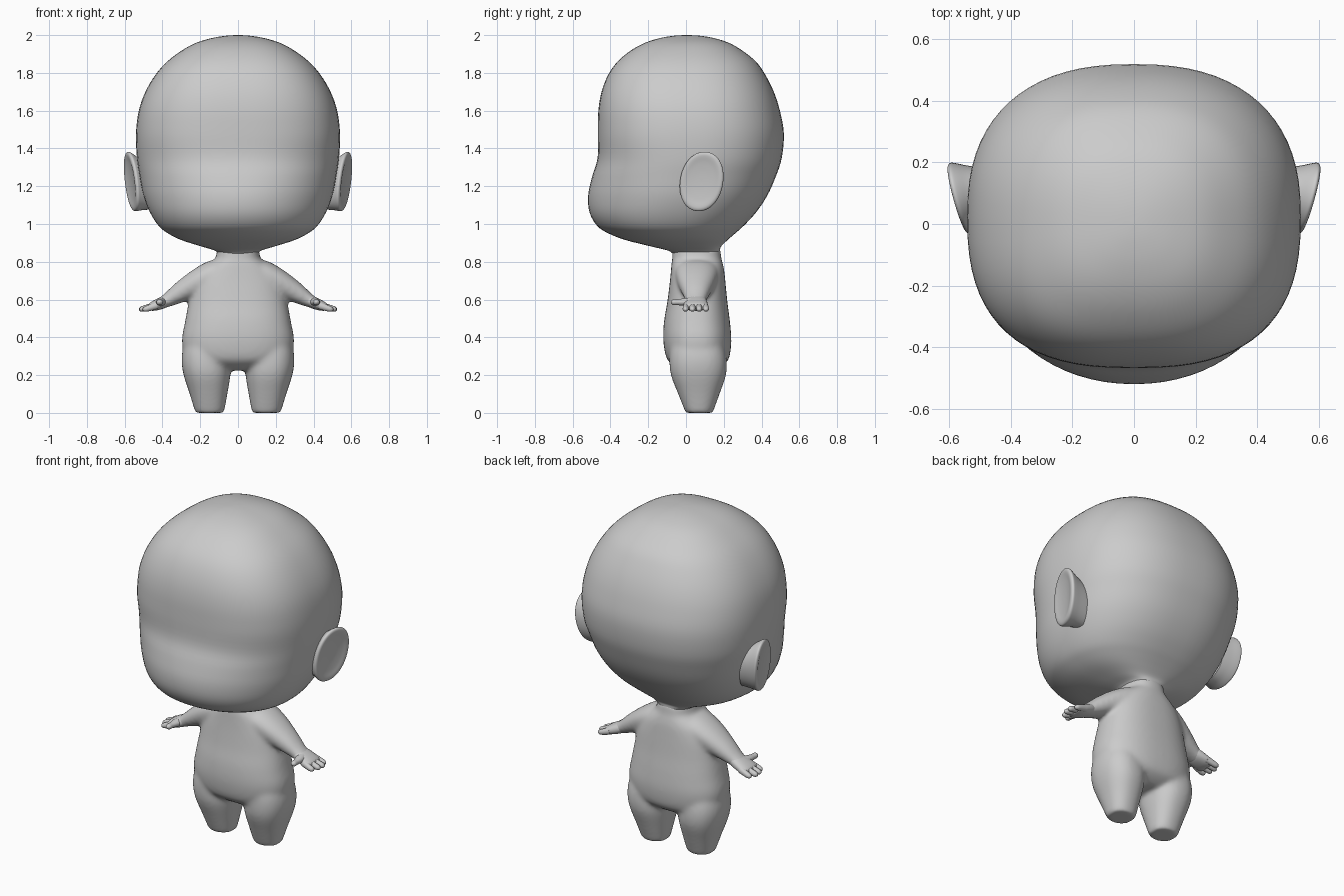
import bpy, bmesh, math
from mathutils import Vector


def spline(rings, steps):
    """Catmull-Rom interpolation of ring tuples."""
    out = []
    for i in range(len(rings) - 1):
        p = [rings[max(0, min(len(rings) - 1, i + k))] for k in (-1, 0, 1, 2)]
        for s in range(steps):
            t = s / steps
            out.append([0.5 * (2 * b + (c - a) * t + (2 * a - 5 * b + 4 * c - d) * t * t
                               + (3 * b - a - 3 * c + d) * t ** 3) for a, b, c, d in zip(*p)])
    return out + [list(rings[-1])]


def loft(bm, axis, rings, n=2.0, seg=32, steps=4):
    """Skin superellipse rings (x, y, z, radius along y, other radius) facing axis.
    n is the squareness, a number or a function of (z, front side or not)."""
    axis = Vector(axis).normalized()
    ref = Vector((1, 0, 0)) if abs(axis.y) > 0.8 else Vector((0, 1, 0))
    u = (ref - axis * ref.dot(axis)).normalized()
    v = axis.cross(u)
    rows = []
    for x, y, z, ru, rv in spline(rings, steps):
        row = []
        for k in range(seg):
            a = 2 * math.pi * k / seg
            c, s = math.cos(a), math.sin(a)
            e = n(z, c < 0) if callable(n) else n
            pu = math.copysign(abs(c) ** (2 / e), c) * max(ru, 0.001)
            pv = math.copysign(abs(s) ** (2 / e), s) * max(rv, 0.001)
            row.append(bm.verts.new(Vector((x, y, z)) + u * pu + v * pv))
        rows.append(row)
    for r0, r1 in zip(rows, rows[1:]):
        for k in range(seg):
            j = (k + 1) % seg
            bm.faces.new((r0[k], r0[j], r1[j], r1[k]))
    bm.faces.new(rows[0])
    bm.faces.new(rows[-1])


def upright(profile, x=0):
    """(z, half width, front y, back y) -> loft rings."""
    return [(x, (f + b) / 2, z, (b - f) / 2, w) for z, w, f, b in profile]


def finish(bm, name, mirror=False):
    bmesh.ops.recalc_face_normals(bm, faces=bm.faces)
    me = bpy.data.meshes.new(name)
    bm.to_mesh(me)
    bm.free()
    ob = bpy.data.objects.new(name, me)
    bpy.context.collection.objects.link(ob)
    bpy.ops.object.select_all(action='DESELECT')
    ob.select_set(True)
    bpy.context.view_layer.objects.active = ob
    bpy.ops.object.shade_smooth_by_angle(angle=math.radians(60))
    if mirror:
        ob.modifiers.new("mirror", 'MIRROR')
    return ob


def head_squareness(z, front):
    """Boxy forehead, rounder muzzle, medium back."""
    if not front:
        return 2.4
    t = max(0, min(1, (z - 1.1) / 0.4))
    return 2.1 + 0.5 * t * t * (3 - 2 * t)


# Head: big rounded skull with protruding lower face
bm = bmesh.new()
head = [(0.82, .10, -.06, .17), (0.855, .115, -.085, .18), (0.88, .19, -.18, .185),
        (0.915, .30, -.32, .22), (0.95, .37, -.41, .26), (0.99, .42, -.47, .305),
        (1.06, .465, -.51, .37), (1.15, .50, -.518, .43), (1.25, .52, -.497, .475),
        (1.35, .535, -.468, .507), (1.48, .54, -.467, .518), (1.6, .525, -.464, .497),
        (1.7, .49, -.447, .465), (1.79, .437, -.412, .42), (1.86, .375, -.362, .37),
        (1.92, .295, -.29, .295), (1.96, .22, -.215, .225), (1.985, .135, -.135, .145),
        (1.997, .06, -.06, .07), (2.0, .001, 0, .002)]
loft(bm, (0, 0, 1), upright(head), n=head_squareness, seg=72)
finish(bm, "head")

# Ears: shallow dished discs flaring outward, tilted forward, leaning back at the top
bm = bmesh.new()
loft(bm, (1, -.26, -.12),
     [(.46, .10, 1.20, .085, .125), (.51, .095, 1.212, .097, .138), (.545, .087, 1.222, .112, .153),
      (.56, .083, 1.225, .118, .158), (.568, .081, 1.225, .115, .155), (.572, .08, 1.225, .107, .146),
      (.572, .08, 1.225, .095, .132), (.567, .081, 1.225, .07, .10),
      (.563, .082, 1.225, .035, .05), (.562, .083, 1.225, .001, .001)], n=2.1, seg=48)
for vert in bm.verts:
    vert.co.y += 0.12 * (vert.co.z - 1.225)
finish(bm, "ears", mirror=True)

# Body: torso, legs and arms fused and smoothed
bm = bmesh.new()
torso = [(.225, .14, -.02, .15), (.25, .20, -.065, .195), (.29, .275, -.103, .228),
         (.38, .297, -.12, .24), (.48, .281, -.117, .233), (.58, .262, -.10, .22),
         (.68, .24, -.087, .21), (.75, .20, -.08, .203), (.79, .155, -.077, .195),
         (.82, .118, -.072, .187), (.87, .112, -.072, .182)]
loft(bm, (0, 0, 1), upright(torso), n=2.4, seg=48)
for s in (-1, 1):
    leg = [(.15 * s, .07, 0, .072, .076), (.156 * s, .068, .1, .11, .1),
           (.164 * s, .066, .2, .146, .124), (.169 * s, .064, .28, .152, .13),
           (.165 * s, .06, .36, .14, .122), (.16 * s, .06, .44, .11, .09)]
    loft(bm, (0, 0, 1), leg, n=2.3)
    arm = [(.03 * s, .058, .77, .11, .06), (.11 * s, .058, .74, .117, .078),
           (.20 * s, .056, .697, .104, .072), (.30 * s, .054, .64, .076, .056),
           (.37 * s, .052, .598, .057, .038), (.41 * s, .05, .577, .057, .03)]
    loft(bm, (.82 * s, 0, -.57), arm, n=2.2)
body = finish(bm, "body")
rm = body.modifiers.new("fuse", 'REMESH')
rm.mode = 'VOXEL'
rm.voxel_size = 0.01
rm.use_smooth_shade = True
sm = body.modifiers.new("soften", 'SMOOTH')
sm.factor = 0.5
sm.iterations = 18

# Hands: palm, four fingers and a thumb
bm = bmesh.new()
loft(bm, (.95, 0, -.3),
     [(.35, .052, .607, .048, .028), (.39, .052, .588, .058, .032), (.435, .052, .57, .064, .028),
      (.465, .052, .56, .06, .02), (.475, .052, .557, .045, .01)], n=2.3)
for y, tip in ((.004, .505), (.036, .522), (.068, .525), (.1, .508)):
    ty = y + (y - .052) * .12
    loft(bm, (.95, 0, -.3),
         [(.43, y, .569, .017, .02), (tip - .025, ty, .552, .016, .016),
          (tip - .007, ty, .547, .012, .011), (tip, ty, .545, .002, .002)], seg=14)
loft(bm, (0, -1, 0),
     [(.40, .04, .588, .03, .026), (.408, 0, .587, .026, .021), (.413, -.04, .586, .018, .016),
      (.415, -.068, .586, .016, .015), (.415, -.08, .586, .003, .003)], seg=16)
finish(bm, "hands", mirror=True)
